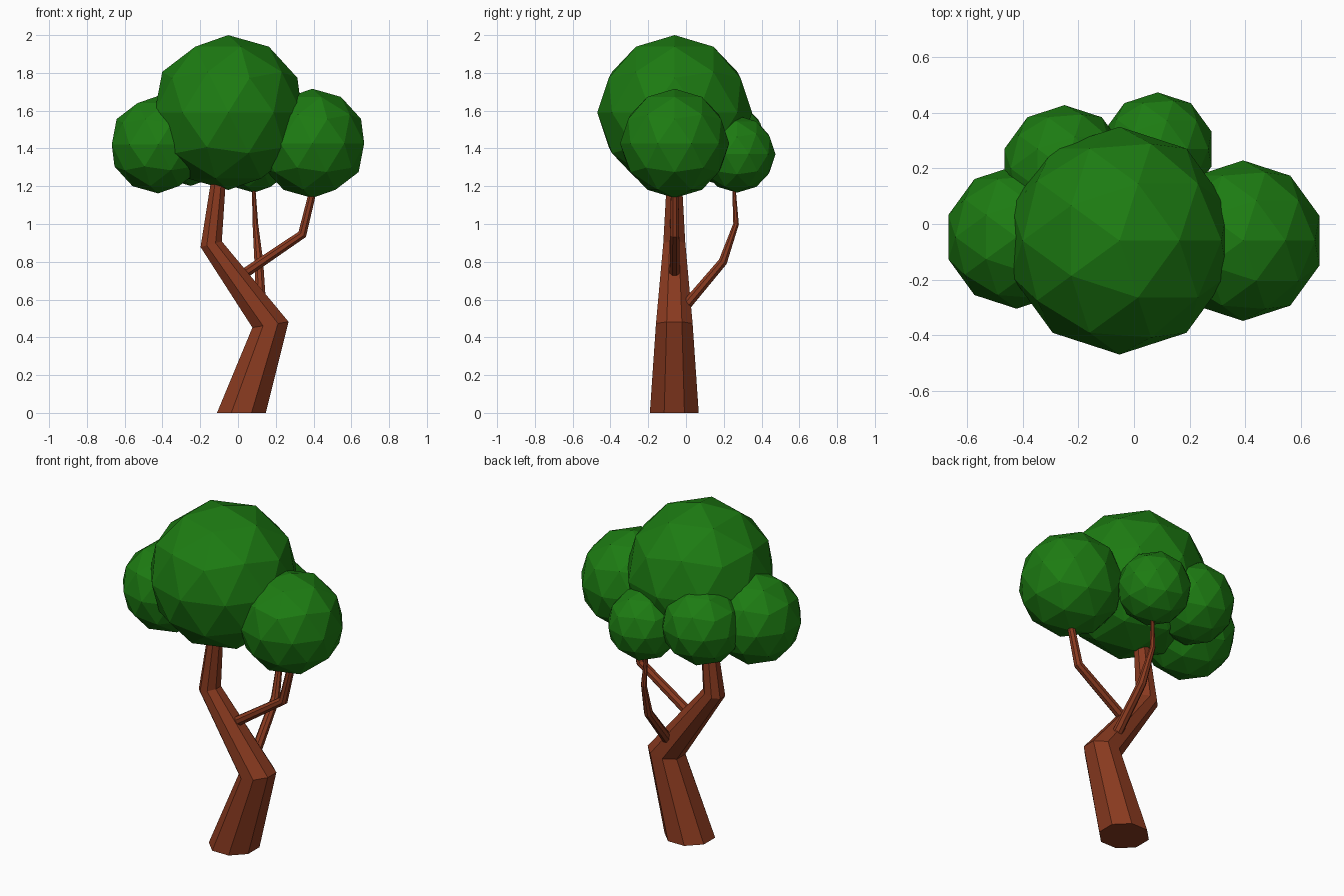
import bpy, bmesh
from math import cos, sin, pi
from mathutils import Vector

if "Cube" in bpy.data.objects:
    bpy.data.objects.remove(bpy.data.objects["Cube"])


def material(name, color):
    m = bpy.data.materials.new(name)
    m.diffuse_color = color
    m.use_nodes = True
    m.node_tree.nodes["Principled BSDF"].inputs["Base Color"].default_value = m.diffuse_color
    return m


bark = material("bark", (0.25, 0.042, 0.014, 1))
leaf = material("leaf", (0.012, 0.2, 0.006, 1))


def tube(name, path, radii, sides):
    """Tapered flat-sided tube with mitred rings along a path."""
    pts = [Vector(p) for p in path]
    bm = bmesh.new()
    rings = []
    for i, (p, r) in enumerate(zip(pts, radii)):
        t = Vector()
        if i:
            t += (p - pts[i - 1]).normalized()
        if i < len(pts) - 1:
            t += (pts[i + 1] - p).normalized()
        if p.z == 0:
            t = Vector((0, 0, 1))       # base is cut level with the ground
        q = Vector((0, 0, 1)).rotation_difference(t)
        rings.append([])
        for k in range(sides):
            a = 2 * pi * (k + 0.5) / sides
            rings[-1].append(bm.verts.new(p + q @ Vector((r * cos(a), r * sin(a), 0))))
    for lo, hi in zip(rings, rings[1:]):
        for k in range(sides):
            n = (k + 1) % sides
            bm.faces.new((lo[k], lo[n], hi[n], hi[k]))
    bm.faces.new(rings[0][::-1])
    bm.faces.new(rings[-1])
    me = bpy.data.meshes.new(name)
    bm.to_mesh(me)
    bm.free()
    me.materials.append(bark)
    bpy.context.collection.objects.link(bpy.data.objects.new(name, me))


def clump(name, center, radius):
    bpy.ops.mesh.primitive_ico_sphere_add(subdivisions=2, radius=radius, location=center)
    ob = bpy.context.object
    ob.name = name
    ob.data.materials.append(leaf)


# Crooked trunk
tube("trunk",
     [(0.018, -0.062, 0), (0.172, -0.062, 0.467), (-0.142, -0.062, 0.893), (-0.09, -0.062, 1.35)],
     [0.14, 0.105, 0.063, 0.036], 8)

# Side branches
tube("right_branch",
     [(0.0, -0.06, 0.715), (0.34, -0.06, 0.945), (0.415, -0.06, 1.25)],
     [0.029, 0.026, 0.02], 8)
tube("back_branch",
     [(0.125, -0.05, 0.51), (0.11, 0.195, 0.8), (0.092, 0.265, 1.0), (0.08, 0.25, 1.25)],
     [0.03, 0.025, 0.016, 0.008], 8)

# Foliage clumps
clump("foliage_main", (-0.052, -0.06, 1.59), 0.41)
clump("foliage_right", (0.393, -0.06, 1.427), 0.289)
clump("foliage_left", (-0.423, -0.047, 1.42), 0.258)
clump("foliage_back_left", (-0.25, 0.2, 1.43), 0.228)
clump("foliage_back_right", (0.085, 0.27, 1.37), 0.204)
